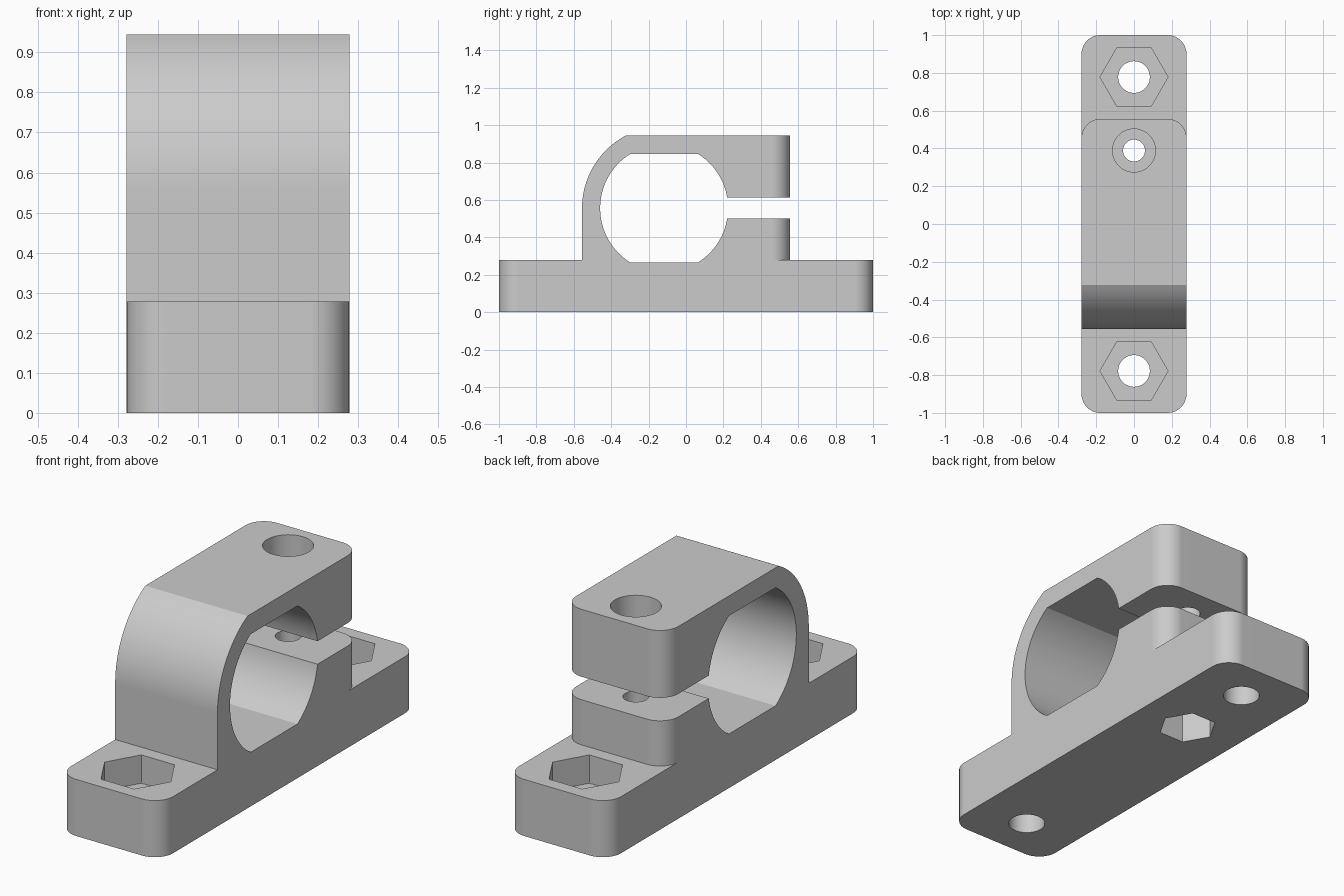
import bpy
import bmesh
from math import pi, sin, cos, asin, acos, radians
from mathutils import Vector

if "Cube" in bpy.data.objects:
    bpy.data.objects.remove(bpy.data.objects["Cube"], do_unlink=True)

W = 0.278           # half width
BASE_H = 0.278      # base height
TOP = 0.944         # top of clamp
JAW_Y = 0.556       # end of jaws
BORE_Y, BORE_Z = -0.117, 0.556
BORE_R, BORE_FLAT = 0.342, 0.29
OUTER_R = 0.439
BOLT_Y, FOOT_Y = 0.389, 0.778

grey = bpy.data.materials.new("grey plastic")
grey.use_nodes = True
colour = (0.6, 0.6, 0.6, 1)
grey.diffuse_color = colour
grey.node_tree.nodes["Principled BSDF"].inputs["Base Color"].default_value = colour


def prism(name, points, direction, round_ys=()):
    """Extrude a flat outline; round the vertical edges lying at the given y."""
    bm = bmesh.new()
    face = bm.faces.new([bm.verts.new(p) for p in points])
    moved = bmesh.ops.extrude_face_region(bm, geom=[face])["geom"]
    verts = [v for v in moved if isinstance(v, bmesh.types.BMVert)]
    bmesh.ops.translate(bm, verts=verts, vec=direction)
    bmesh.ops.recalc_face_normals(bm, faces=bm.faces)

    def vertical_at(e, y):
        a, b = (v.co for v in e.verts)
        return abs((a - b).normalized().z) > 0.99 and abs(a.y - y) < 0.001

    edges = [e for e in bm.edges if any(vertical_at(e, y) for y in round_ys)]
    if edges:
        bmesh.ops.bevel(bm, geom=edges, offset=0.1, segments=12,
                        profile=0.5, affect='EDGES')
    mesh = bpy.data.meshes.new(name)
    bm.to_mesh(mesh)
    bm.free()
    mesh.materials.append(grey)
    obj = bpy.data.objects.new(name, mesh)
    bpy.context.collection.objects.link(obj)
    return obj


def side_prism(name, outline, half, round_ys=()):
    """Extrude a (y, z) outline across the width."""
    return prism(name, [(-half, y, z) for y, z in outline],
                 Vector((2 * half, 0, 0)), round_ys)


def box_outline(y0, y1, z0, z1):
    return [(y0, z0), (y1, z0), (y1, z1), (y0, z1)]


def arc(radius, start, end, steps):
    angles = [start + (end - start) * i / steps for i in range(steps + 1)]
    return [(BORE_Y + radius * cos(a), BORE_Z + radius * sin(a)) for a in angles]


def hole(name, y, z0, z1, radius, sides):
    """Upright round or hexagonal cutter with corners along x."""
    ring = [2 * pi * i / sides for i in range(sides)]
    return prism(name, [(radius * cos(a), y + radius * sin(a), z0) for a in ring],
                 Vector((0, 0, z1 - z0)))


def combine(target, other, operation):
    mod = target.modifiers.new(other.name, 'BOOLEAN')
    mod.operation = operation
    mod.solver = 'EXACT'
    mod.object = other
    bpy.context.view_layer.objects.active = target
    bpy.ops.object.modifier_apply(modifier=mod.name)
    bpy.data.objects.remove(other, do_unlink=True)


# Base bar with rounded ends
body = side_prism("clamp_bracket", box_outline(-1, 1, 0, BASE_H), W, (-1, 1))

# Clamp block with a curved front shoulder
shoulder = arc(OUTER_R, pi - asin((TOP - BORE_Z) / OUTER_R), pi, 20)
clamp = side_prism("clamp_block",
                   [(-JAW_Y, 0.1), (JAW_Y, 0.1), (JAW_Y, TOP)] + shoulder,
                   W, (JAW_Y,))
combine(body, clamp, 'UNION')

# Bore with flat top and bottom, and the slot between the jaws
flat = asin(BORE_FLAT / BORE_R)
bore = arc(BORE_R, -flat, flat, 32) + arc(BORE_R, pi - flat, pi + flat, 32)
cutters = [
    side_prism("bore", bore, 0.5),
    side_prism("slot", box_outline(BORE_Y, 0.8, 0.5, 0.613), 0.5),
    # Clamp bolt hole, head recess above and nut pocket below
    hole("bolt_hole", BOLT_Y, -0.1, 1.1, 0.058, 32),
    hole("bolt_head_recess", BOLT_Y, TOP - 0.167, 1.1, 0.114, 40),
    hole("bolt_nut_pocket", BOLT_Y, -0.1, 0.2, 0.135, 6),
]

# Mounting holes with nut pockets at both ends
for y in (-FOOT_Y, FOOT_Y):
    cutters.append(hole("mount_hole", y, -0.1, 0.5, 0.084, 40))
    cutters.append(hole("mount_nut_pocket", y, BASE_H / 2, 0.5, 0.18, 6))

for cutter in cutters:
    combine(body, cutter, 'DIFFERENCE')

# Smooth curved walls, crisp edges
bpy.ops.object.select_all(action='DESELECT')
body.select_set(True)
bpy.context.view_layer.objects.active = body
bpy.ops.object.shade_smooth_by_angle(angle=radians(25))
normals = body.modifiers.new("flat_face_normals", 'WEIGHTED_NORMAL')
normals.keep_sharp = True
